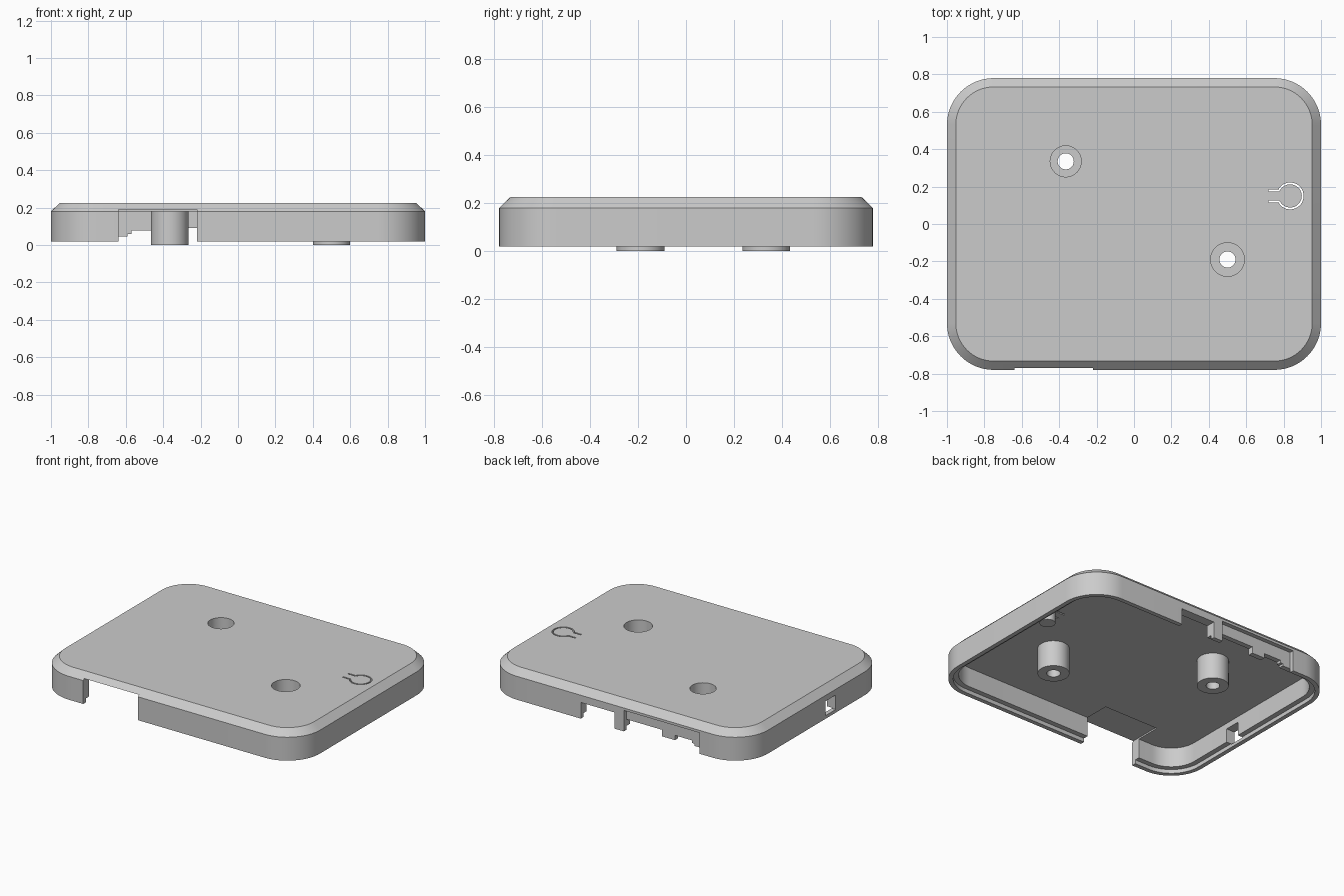
import bpy, bmesh, math
from mathutils import Vector

cube = bpy.data.objects.get("Cube")
if cube:
    bpy.data.objects.remove(cube, do_unlink=True)

HALF_X, HALF_Y, RADIUS = 1.0, 0.78, 0.25
RIM, CEILING, TOP = 0.018, 0.18, 0.225

grey = bpy.data.materials.new("light grey plastic")
grey.use_nodes = True
colour = (0.6, 0.6, 0.6, 1)
grey.diffuse_color = colour
grey.node_tree.nodes["Principled BSDF"].inputs["Base Color"].default_value = colour


def make_object(name, bm):
    bmesh.ops.recalc_face_normals(bm, faces=bm.faces)
    mesh = bpy.data.meshes.new(name)
    bm.to_mesh(mesh)
    bm.free()
    mesh.materials.append(grey)
    obj = bpy.data.objects.new(name, mesh)
    bpy.context.collection.objects.link(obj)
    return obj


def bridge(bm, loops, close=False):
    pairs = list(zip(loops, loops[1:]))
    if close:
        pairs.append((loops[-1], loops[0]))
    for a, b in pairs:
        for i in range(len(a)):
            j = (i + 1) % len(a)
            bm.faces.new((a[i], a[j], b[j], b[i]))


def rounded_loop(bm, inset, z, steps=16):
    r = RADIUS - inset
    verts = []
    for k, (sx, sy) in enumerate([(1, 1), (-1, 1), (-1, -1), (1, -1)]):
        for s in range(steps + 1):
            a = math.pi / 2 * (k + s / steps)
            verts.append(bm.verts.new((sx * (HALF_X - RADIUS) + r * math.cos(a),
                                       sy * (HALF_Y - RADIUS) + r * math.sin(a), z)))
    return verts


def lathe(name, x, y, profile, close, steps=48):
    bm = bmesh.new()
    loops = [[bm.verts.new((x + r * math.cos(math.tau * i / steps),
                            y + r * math.sin(math.tau * i / steps), z))
              for i in range(steps)] for r, z in profile]
    bridge(bm, loops, close)
    if not close:
        bm.faces.new(loops[0])
        bm.faces.new(loops[-1])
    return make_object(name, bm)


def box(x0, x1, y0, y1, z0, z1):
    bm = bmesh.new()
    bmesh.ops.create_cube(bm, size=1)
    for v in bm.verts:
        v.co = ((x0 + x1) / 2 + v.co.x * (x1 - x0),
                (y0 + y1) / 2 + v.co.y * (y1 - y0),
                (z0 + z1) / 2 + v.co.z * (z1 - z0))
    return make_object("cutter", bm)


def cut(target, cutter):
    mod = target.modifiers.new("cut", "BOOLEAN")
    mod.operation, mod.solver, mod.object = "DIFFERENCE", "EXACT", cutter
    bpy.context.view_layer.objects.active = target
    bpy.ops.object.modifier_apply(modifier=mod.name)
    bpy.data.objects.remove(cutter, do_unlink=True)


# Hollow lid: chamfered top outside, stepped rim inside
bm = bmesh.new()
section = [(0.047, TOP), (0, CEILING), (0, RIM), (0.03, RIM),
           (0.03, 0.045), (0.065, 0.045), (0.065, CEILING)]
loops = [rounded_loop(bm, inset, z) for inset, z in section]
bridge(bm, loops)
bm.faces.new(loops[0])
bm.faces.new(loops[-1])
shell = make_object("lid_shell", bm)

# Front notch with its shallow ceiling pocket, and the side port
cut(shell, box(-0.64, -0.22, -0.9, -0.54, -0.1, 0.19))
cut(shell, box(-1.1, -0.9, -0.21, -0.10, 0.04, 0.14))

# Back opening, outer recess and stepped connector cutouts
cut(shell, box(0.0, 0.26, 0.6, 0.9, -0.1, 0.13))
cut(shell, box(-0.65, -0.07, 0.75, 0.9, -0.1, 0.163))
for x0, x1, height in [(-0.34, -0.07, 0.09), (-0.57, -0.44, 0.078), (-0.59, -0.56, 0.06)]:
    cut(shell, box(x0, x1, 0.6, 0.9, -0.1, height))

# Screw bosses with counterbored holes open through the top
for name, x, y, bore in [("rear_screw_boss", -0.365, 0.335, 0.083),
                         ("front_screw_boss", 0.5, -0.19, 0.09)]:
    cut(shell, lathe("cutter", x, y, [(bore, 0.1), (bore, 0.3)], False))
    lathe(name, x, y, [(0.043, 0), (0.1, 0), (0.1, CEILING), (bore, CEILING),
                       (bore, 0.06), (0.043, 0.06)], True)

# Keyhole-shaped slot that frees the flexible button
centre, ring, half_gap = Vector((0.835, 0.15)), 0.067, 0.03
start = math.pi - math.asin(half_gap / ring)
path = [Vector((0.72, centre.y + half_gap))]
for i in range(33):
    a = start * (1 - i / 16)
    path.append(centre + ring * Vector((math.cos(a), math.sin(a))))
path.append(Vector((0.72, centre.y - half_gap)))
sides = ([], [])
for i, p in enumerate(path):
    t = (path[min(i + 1, len(path) - 1)] - path[max(i - 1, 0)]).normalized()
    n = Vector((-t.y, t.x)) * 0.005
    sides[0].append(p + n)
    sides[1].append(p - n)
outline = sides[0] + sides[1][::-1]
bm = bmesh.new()
loops = [[bm.verts.new((p.x, p.y, z)) for p in outline] for z in (0.1, 0.3)]
bridge(bm, loops)
bm.faces.new(loops[0])
bm.faces.new(loops[1])
cut(shell, make_object("cutter", bm))

# Post under the button
lathe("button_post", centre.x, centre.y, [(0.05, 0.09), (0.05, CEILING + 0.002)], False)

# Smooth rounded walls, keep edges sharp
for obj in bpy.context.collection.objects:
    obj.select_set(obj.type == "MESH")
bpy.context.view_layer.objects.active = shell
bpy.ops.object.shade_smooth_by_angle(angle=math.radians(30))
